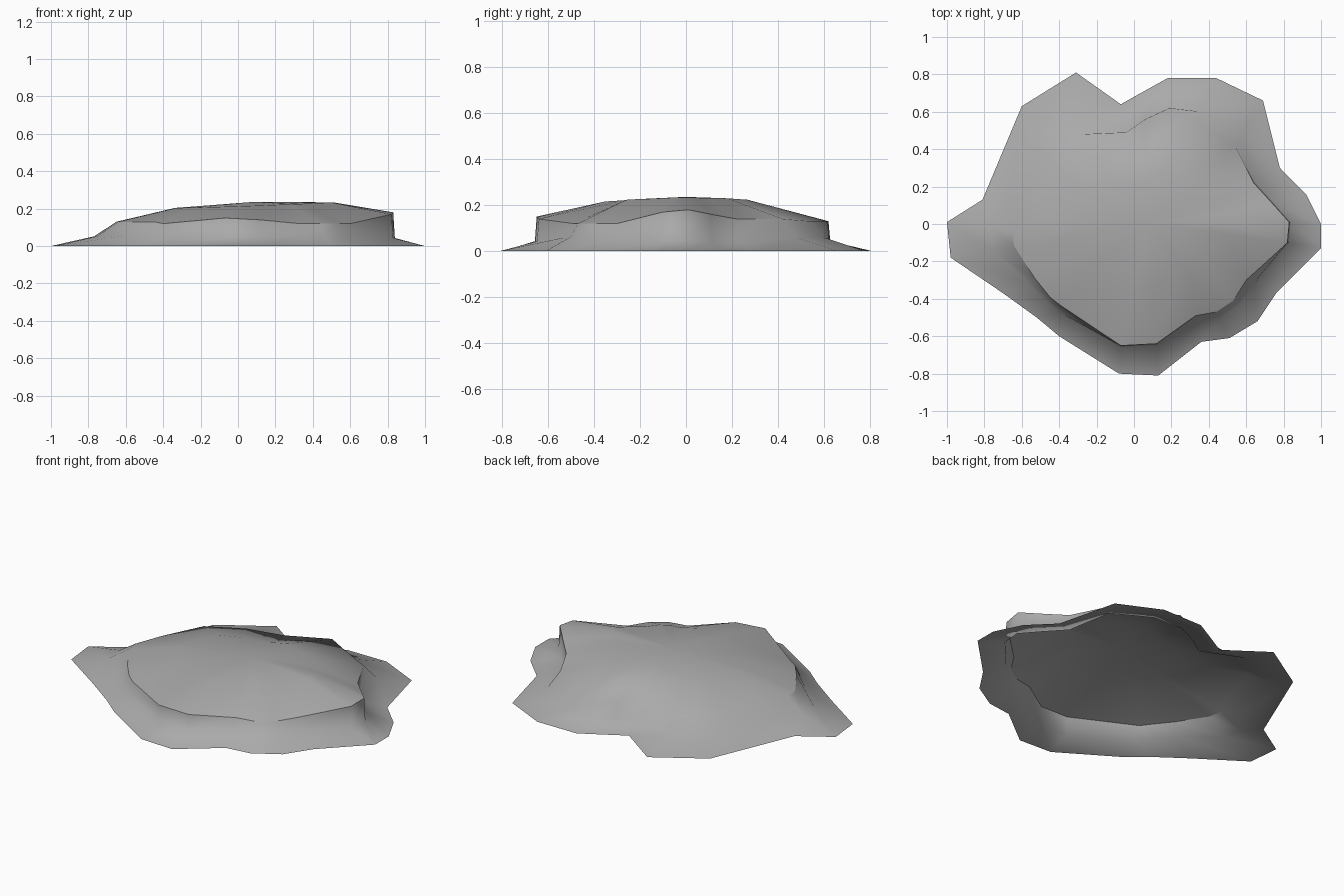
import bpy
import bmesh

cube = bpy.data.objects.get("Cube")
if cube:
    bpy.data.objects.remove(cube)

# Spokes around the mound in hundredths: ground x, y, then rim x, y, height
SPOKES = [
    (-100, 1, -65, -4, 13), (-98, -18, -64, -12, 13), (-70, -37, -53, -29, 13),
    (-52, -50, -45, -39, 13), (-40, -60, -40, -43, 12), (-8, -80, -7, -65, 15),
    (13, -81, 12, -64, 14), (36, -63, 33, -49, 12), (51, -61, 44, -47, 12),
    (66, -52, 53, -41, 12), (76, -37, 60, -30, 12), (100, -13, 82, -10, 17),
    (100, 0, 83, 1, 18), (92, 16, 74, 11, 16), (78, 30, 64, 22, 14),
    (69, 66, 54, 42, 14), (44, 78, 33, 54, 13), (18, 78, 19, 62, 13),
    (0, 68, 6, 56, 13), (-7, 64, -4, 49, 14), (-31, 81, -28, 48, 12),
    (-60, 63, -50, 39, 11), (-81, 13, -59, 12, 13),
]
CENTRE = (0.08, 0.0)


def foot_point(bx, by, rx, ry):
    """Top of the skirt: tight under the steep walls, wide on the gentle left-back side."""
    if bx < -0.2 and by > -0.3:
        t, z = 0.34, 0.052
    elif rx > 0.62 or -0.1 < rx < 0.2:
        t, z = 0.05, 0.043
    else:
        t, z = 0.25, 0.06
    return rx + (bx - rx) * t, ry + (by - ry) * t, z


def plateau_point(rx, ry):
    """Broad, slightly tilted top, set further in at the back."""
    x = CENTRE[0] + (rx - CENTRE[0]) * 0.57
    y = CENTRE[1] + (ry - CENTRE[1]) * (0.43 if ry > 0 else 0.55)
    return x, y, 0.216 + 0.035 * x + 0.01 * y


bm = bmesh.new()
ground, foot, rim, plateau = [], [], [], []
for spoke in SPOKES:
    bx, by, rx, ry, rz = (value / 100 for value in spoke)
    ground.append(bm.verts.new((bx, by, 0)))
    foot.append(bm.verts.new(foot_point(bx, by, rx, ry)))
    rim.append(bm.verts.new((rx, ry, rz)))
    plateau.append(bm.verts.new(plateau_point(rx, ry)))
peak = bm.verts.new((*CENTRE, 0.236))

# Skirt, wall, sloping top and cap; the underside stays open
count = len(SPOKES)
for i in range(count):
    j = (i + 1) % count
    for lower, upper in ((ground, foot), (foot, rim), (rim, plateau)):
        bm.faces.new((lower[i], lower[j], upper[j], upper[i]))
    bm.faces.new((plateau[i], plateau[j], peak))

# Smooth rock with a crisp rim along the front and the steep side
for face in bm.faces:
    face.smooth = True
for i in range(count):
    a, b = rim[i], rim[(i + 1) % count]
    middle = (a.co + b.co) / 2
    if middle.y < 0 or middle.x > 0.5:
        bm.edges.get((a, b)).smooth = False

mesh = bpy.data.meshes.new("rock_mound")
bm.to_mesh(mesh)
bm.free()
rock = bpy.data.objects.new("rock_mound", mesh)
bpy.context.collection.objects.link(rock)

# Plain grey stone
stone = bpy.data.materials.new("grey stone")
stone.use_nodes = True
colour = (0.4, 0.4, 0.4, 1)
stone.diffuse_color = colour
for node in stone.node_tree.nodes:
    if node.type == 'BSDF_PRINCIPLED':
        node.inputs["Base Color"].default_value = colour
mesh.materials.append(stone)
